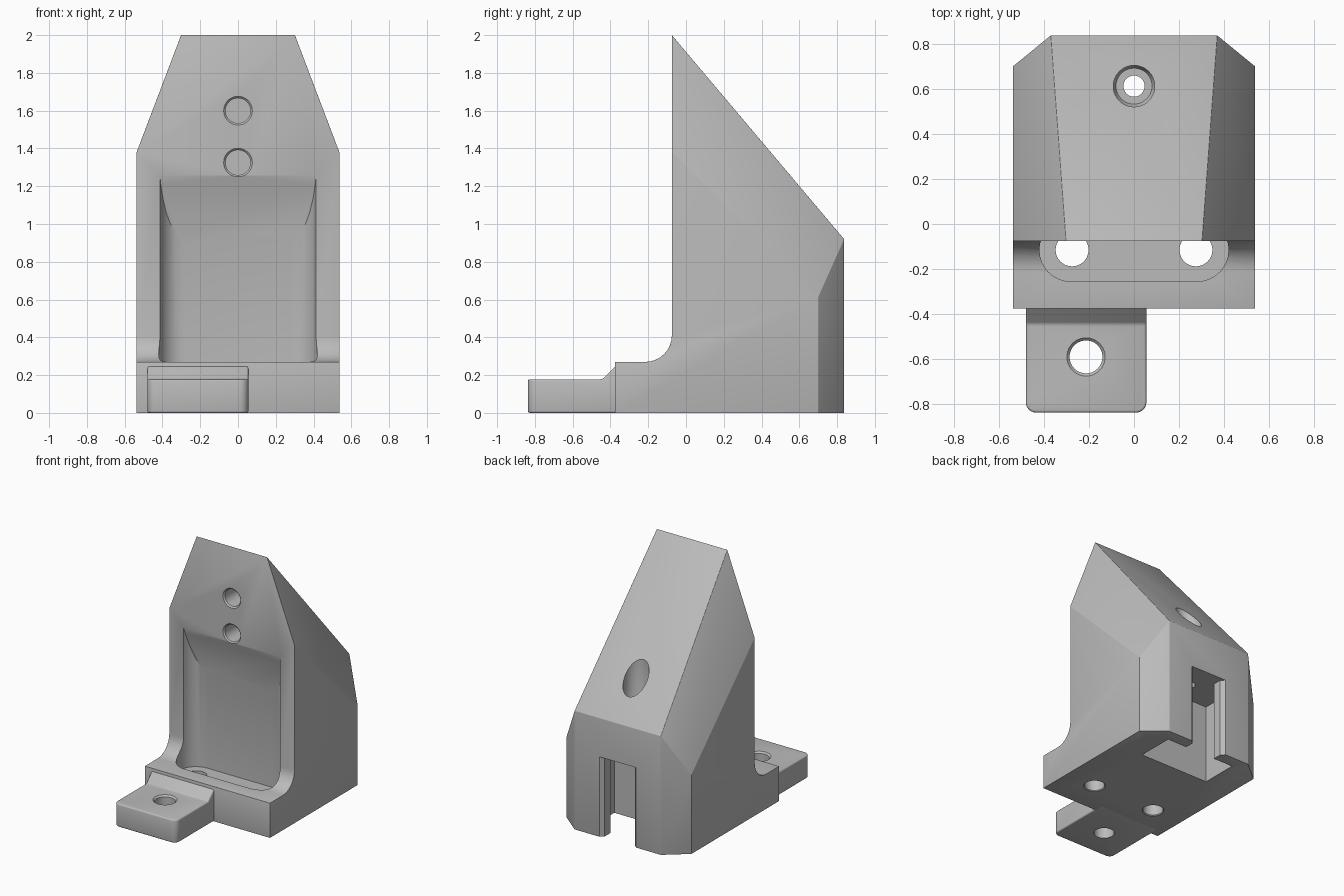
import bpy, bmesh
from math import radians, sin, cos, pi
from mathutils import Vector

if "Cube" in bpy.data.objects:
    bpy.data.objects.remove(bpy.data.objects["Cube"], do_unlink=True)

GREY = (0.5, 0.5, 0.5, 1)
grey = bpy.data.materials.new("light grey plastic")
grey.use_nodes = True
grey.diffuse_color = GREY
grey.node_tree.nodes["Principled BSDF"].inputs["Base Color"].default_value = GREY


def to_object(name, bm):
    bmesh.ops.recalc_face_normals(bm, faces=bm.faces)
    mesh = bpy.data.meshes.new(name)
    bm.to_mesh(mesh)
    bm.free()
    mesh.materials.append(grey)
    obj = bpy.data.objects.new(name, mesh)
    bpy.context.collection.objects.link(obj)
    return obj


def prism(points, offset):
    """Extrude a closed outline of 3D points along an offset."""
    bm = bmesh.new()
    face = bm.faces.new([bm.verts.new(p) for p in points])
    new = bmesh.ops.extrude_face_region(bm, geom=[face])["geom"]
    bmesh.ops.translate(bm, vec=offset,
                        verts=[g for g in new if isinstance(g, bmesh.types.BMVert)])
    bmesh.ops.recalc_face_normals(bm, faces=bm.faces)
    return bm


def slice_off(bm, point, normal):
    """Cut away everything on the normal's side of a plane and cap the cut."""
    cut = bmesh.ops.bisect_plane(bm, geom=bm.verts[:] + bm.edges[:] + bm.faces[:],
                                 plane_co=point, plane_no=normal, clear_outer=True)
    edges = [g for g in cut["geom_cut"] if isinstance(g, bmesh.types.BMEdge)]
    bmesh.ops.edgenet_fill(bm, edges=edges)


def lathe(start, direction, profile):
    """Round cutter: (radius, distance) pairs along a direction."""
    bm = bmesh.new()
    pts = [(0, profile[0][1])] + profile + [(0, profile[-1][1])]
    verts = [bm.verts.new((r, 0, d)) for r, d in pts]
    edges = [bm.edges.new(pair) for pair in zip(verts, verts[1:])]
    bmesh.ops.spin(bm, geom=verts + edges, cent=(0, 0, 0), axis=(0, 0, 1),
                   angle=2 * pi, steps=40)
    bmesh.ops.remove_doubles(bm, verts=bm.verts, dist=0.0001)
    turn = Vector(direction).to_track_quat('Z', 'Y').to_matrix()
    bmesh.ops.rotate(bm, verts=bm.verts, cent=(0, 0, 0), matrix=turn)
    bmesh.ops.translate(bm, verts=bm.verts, vec=start)
    return bm


def hole(start, direction, depth, radius=0.066, rim=0.01):
    return lathe(start, direction,
                 [(radius + 2 * rim, -rim), (radius, rim), (radius, depth)])


def apply(obj, modifier):
    bpy.context.view_layer.objects.active = obj
    bpy.ops.object.modifier_apply(modifier=modifier.name)


def soften(obj, width):
    mod = obj.modifiers.new("soft edges", 'BEVEL')
    mod.width, mod.segments = width, 3
    mod.limit_method, mod.angle_limit = 'ANGLE', radians(25)
    apply(obj, mod)


def carve(obj, cutters):
    for bm in cutters:
        cutter = to_object("cutter", bm)
        cutter.hide_render = True
        mod = obj.modifiers.new("carve", 'BOOLEAN')
        mod.operation, mod.solver, mod.object = 'DIFFERENCE', 'EXACT', cutter
        apply(obj, mod)
        bpy.data.objects.remove(cutter, do_unlink=True)


def finish(obj):
    bpy.ops.object.select_all(action='DESELECT')
    obj.select_set(True)
    bpy.context.view_layer.objects.active = obj
    bpy.ops.object.shade_smooth_by_angle(angle=radians(32))


# Main block: side profile with a curved ledge, extruded across the width
HALF = 0.537
FRONT = -0.075
R = 0.14
side = [(-0.375, 0), (-0.375, 0.27)]
for i in range(9):
    t = i / 8 * pi / 2
    side.append((FRONT - R + R * sin(t), 0.27 + R - R * cos(t)))
side += [(FRONT, 2.0), (0.837, 0.92), (0.837, 0)]
bm = prism([(-HALF, y, z) for y, z in side], (2 * HALF, 0, 0))

# Slanted shoulders and trimmed back corners
for s in (-1, 1):
    slice_off(bm, (s * HALF, FRONT, 1.38), (s * 0.477, 0.179, 0.181))
    slice_off(bm, (s * HALF, 0.70, 0), (s * 0.135, 0.165, 0))
body = to_object("bracket_body", bm)
soften(body, 0.022)

# Front pocket: stadium plan with a slanted ceiling
plan = []
for s in (1, -1):
    for i in range(17):
        t = -pi / 2 + i / 16 * pi
        plan.append((s * (0.28 + R * cos(t)), -0.115 + s * R * sin(t), 0.17))
pocket = prism(plan, (0, 0, 1.5))
slice_off(pocket, (0, 0.025, 0.92), (0, 0.32, 0.095))

# T-shaped slot open at the back and the bottom
half_t = [(0.175, 0.855), (0.13, 0.81), (0.13, 0.74), (0.3, 0.74), (0.3, 0.45)]
t_plan = half_t + [(-x, y) for x, y in reversed(half_t)]
slot = prism([(x, y, -0.1) for x, y in t_plan], (0, 0, 0.72))

# Counterbored screw hole from the slope down into the slot
screw = lathe((0, 0.612, 1.5), (0, 0, -1),
              [(0.092, 0), (0.092, 0.7), (0.08, 0.72), (0.047, 0.72), (0.047, 1.0)])

cutters = [pocket, slot, screw]
cutters += [hole((0, FRONT, z), (0, 1, 0), 0.22) for z in (1.325, 1.6)]
cutters += [hole((x, -0.115, 0), (0, 0, 1), 0.3, 0.073, 0.006) for x in (-0.275, 0.275)]
carve(body, cutters)
finish(body)

# Mounting tab with a ramp up to the ledge
tab_side = [(-0.837, 0), (-0.837, 0.178), (-0.443, 0.178), (-0.353, 0.268),
            (-0.30, 0.268), (-0.30, 0)]
bm = prism([(-0.48, y, z) for y, z in tab_side], (0.535, 0, 0))
corners = [e for e in bm.edges
           if all(v.co.y < -0.8 for v in e.verts)
           and abs(e.verts[0].co.z - e.verts[1].co.z) > 0.1]
bmesh.ops.bevel(bm, geom=corners, offset=0.045, segments=6, profile=0.5,
                affect='EDGES')
tab = to_object("mounting_tab", bm)
soften(tab, 0.01)
carve(tab, [hole((-0.213, -0.59, 0.178), (0, 0, -1), 0.3, 0.073, 0.012)])
finish(tab)
